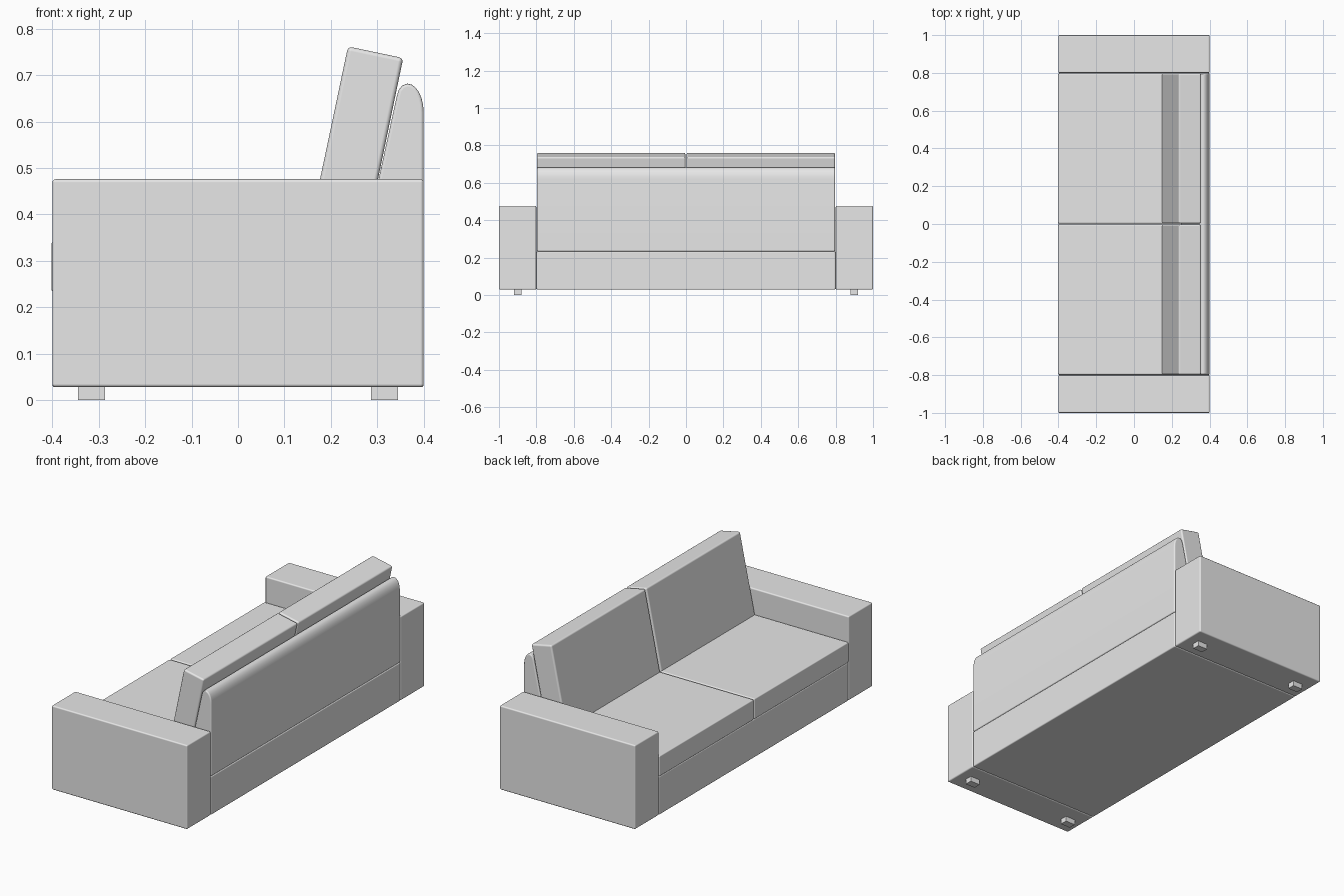
import bpy, bmesh, math

cube = bpy.data.objects.get("Cube")
if cube:
    bpy.data.objects.remove(cube, do_unlink=True)

fabric = bpy.data.materials.new("light grey fabric")
fabric.use_nodes = True
fabric.diffuse_color = (0.8, 0.8, 0.8, 1)
fabric.node_tree.nodes["Principled BSDF"].inputs["Base Color"].default_value = (0.8, 0.8, 0.8, 1)


def prism(name, profile, y0, y1, bevel=0.0):
    """Extrude an (x, z) side profile from y0 to y1 and round its edges."""
    bm = bmesh.new()
    face = bm.faces.new([bm.verts.new((x, y0, z)) for x, z in profile])
    side = bmesh.ops.extrude_face_region(bm, geom=[face])
    verts = [v for v in side["geom"] if isinstance(v, bmesh.types.BMVert)]
    bmesh.ops.translate(bm, verts=verts, vec=(0, y1 - y0, 0))
    bmesh.ops.recalc_face_normals(bm, faces=bm.faces)
    mesh = bpy.data.meshes.new(name)
    bm.to_mesh(mesh)
    bm.free()
    mesh.materials.append(fabric)
    obj = bpy.data.objects.new(name, mesh)
    bpy.context.collection.objects.link(obj)
    if bevel:
        mod = obj.modifiers.new("soft edges", 'BEVEL')
        mod.width = bevel
        mod.segments = 3
        mod.limit_method = 'ANGLE'
        mod.angle_limit = math.radians(40)
        mod.harden_normals = True
        for poly in mesh.polygons:
            poly.use_smooth = True
        bpy.ops.object.select_all(action='DESELECT')
        obj.select_set(True)
        bpy.context.view_layer.objects.active = obj
        bpy.ops.object.shade_smooth_by_angle(angle=math.radians(40))
    return obj


def rect(x0, x1, z0, z1):
    return [(x0, z0), (x1, z0), (x1, z1), (x0, z1)]


# Base between the arms
prism("base", rect(-0.4, 0.4, 0.028, 0.233), -0.799, 0.799, 0.006)

# Backrest: leaning front, upright rear, rounded top
backrest = [(0.25, 0.233), (0.4, 0.233), (0.4, 0.62)]
for i in range(1, 7):
    a = math.radians(i * 15)
    backrest.append((0.365 + 0.035 * math.cos(a), 0.62 + 0.062 * math.sin(a)))
backrest += [(0.354, 0.678), (0.346, 0.668), (0.341, 0.65)]
prism("backrest", backrest, -0.797, 0.797, 0.007)

# Leaning cushion profile
back_cushion = [(0.147, 0.335), (0.267, 0.31), (0.356, 0.737), (0.237, 0.762)]

for side, s in (("right", -1), ("left", 1)):
    # Arm and its two feet
    prism(side + "_arm", rect(-0.4, 0.4, 0.028, 0.476), *sorted((s * 0.8, s)), 0.007)
    for end, x in (("front", -0.316), ("back", 0.316)):
        prism(f"{side}_{end}_foot", rect(x - 0.029, x + 0.029, 0, 0.03),
              s * 0.9 - 0.02, s * 0.9 + 0.02)
    # Seat and back cushions
    span = sorted((s * 0.003, s * 0.797))
    prism(side + "_seat_cushion", rect(-0.402, 0.26, 0.233, 0.342), *span, 0.006)
    prism(side + "_back_cushion", back_cushion, *span, 0.009)
